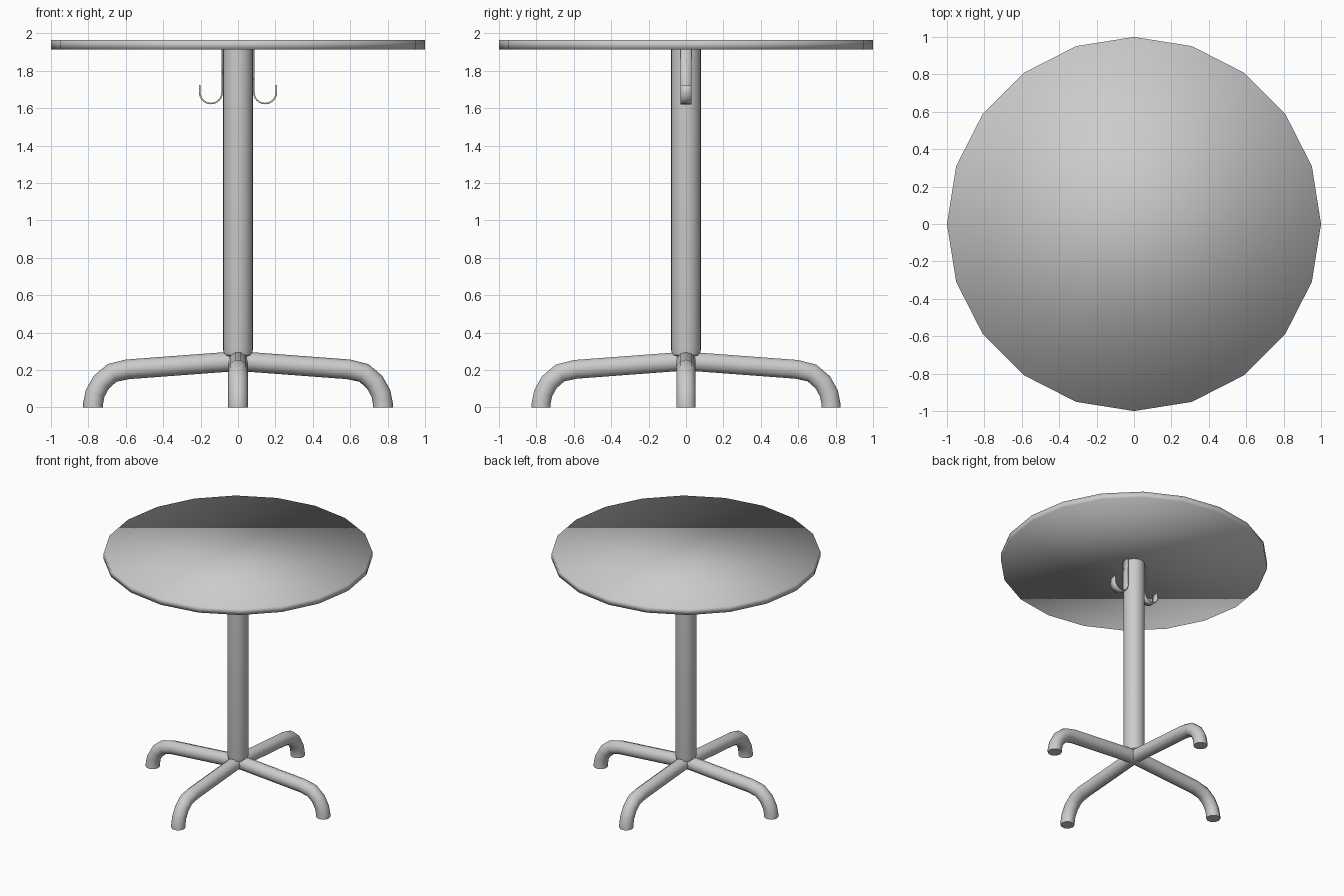
import bpy, bmesh, math
from math import sin, cos, pi

if "Cube" in bpy.data.objects:
    bpy.data.objects.remove(bpy.data.objects["Cube"])


def add_mesh(name, bm):
    bmesh.ops.recalc_face_normals(bm, faces=bm.faces)
    me = bpy.data.meshes.new(name)
    bm.to_mesh(me)
    bm.free()
    ob = bpy.data.objects.new(name, me)
    bpy.context.collection.objects.link(ob)
    return ob


def smooth(ob, angle=40):
    bpy.ops.object.select_all(action='DESELECT')
    ob.select_set(True)
    bpy.context.view_layer.objects.active = ob
    bpy.ops.object.shade_smooth_by_angle(angle=math.radians(angle))


def lathe(name, profile, sides):
    bm = bmesh.new()
    rings = [[bm.verts.new((r * cos(2 * pi * i / sides), r * sin(2 * pi * i / sides), z))
              for i in range(sides)] for r, z in profile]
    for a, b in zip(rings, rings[1:]):
        for i in range(sides):
            j = (i + 1) % sides
            bm.faces.new((a[i], a[j], b[j], b[i]))
    bm.faces.new(rings[0])
    bm.faces.new(rings[-1])
    return add_mesh(name, bm)


# Round top: twenty sides, softly shaded all over
top = lathe("table_top", [(1.0, 1.915), (1.0, 1.965)], 20)
top.data.shade_smooth()

# Central column with a rounded lower end
column = lathe("column", [(0.06, 0.27), (0.074, 0.28), (0.08, 0.31), (0.08, 1.92)], 24)
smooth(column)

# Two bent tubes crossing under the column make the four legs
half = [(0.775, 0), (0.775, 0.02), (0.764, 0.075), (0.731, 0.135),
        (0.673, 0.185), (0.59, 0.204)]
path = half + [(0, 0.248)] + [(-x, z) for x, z in reversed(half)]


def leg_pair(name, turn):
    cu = bpy.data.curves.new(name, 'CURVE')
    cu.dimensions = '3D'
    cu.bevel_depth = 0.053
    cu.bevel_resolution = 3
    cu.use_fill_caps = True
    sp = cu.splines.new('POLY')
    sp.points.add(len(path) - 1)
    for p, (x, z) in zip(sp.points, path):
        p.co = (x * cos(turn), x * sin(turn), z, 1)
    tmp = bpy.data.objects.new(name + "_path", cu)
    bpy.context.collection.objects.link(tmp)
    bpy.context.view_layer.update()
    me = bpy.data.meshes.new_from_object(tmp.evaluated_get(
        bpy.context.evaluated_depsgraph_get()))
    bpy.data.objects.remove(tmp)
    bm = bmesh.new()
    bm.from_mesh(me)
    bmesh.ops.remove_doubles(bm, verts=bm.verts, dist=1e-5)
    smooth(add_mesh(name, bm), 50)


leg_pair("side_legs", 0)
leg_pair("front_back_legs", pi / 2)

# Flat J-shaped bag hooks on either side of the column
R, CX, CZ = 0.06, 0.145, 1.685
hook = [(CX - R, 1.916)]
hook += [(CX - R * cos(pi * i / 12), CZ - R * sin(pi * i / 12)) for i in range(13)]
hook += [(CX + R, 1.725)]
for name, s in (("right_hook", 1), ("left_hook", -1)):
    bm = bmesh.new()
    rows = [[bm.verts.new((s * x, y, z)) for y in (-0.03, 0.03)] for x, z in hook]
    for a, b in zip(rows, rows[1:]):
        bm.faces.new((a[0], a[1], b[1], b[0]))
    ob = add_mesh(name, bm)
    mod = ob.modifiers.new("thickness", 'SOLIDIFY')
    mod.thickness = 0.008
    mod.offset = 0
    smooth(ob)
